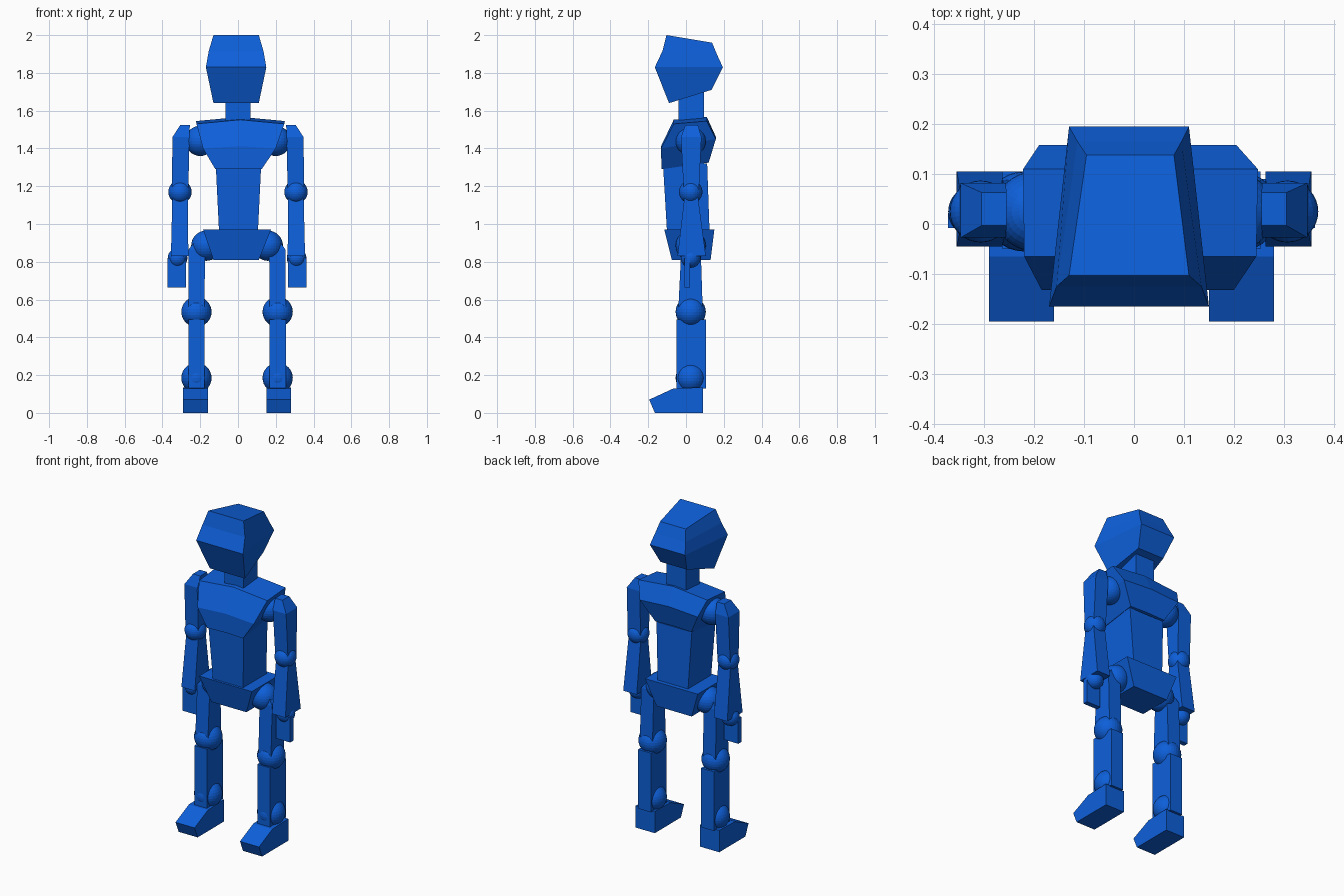
import bpy
import bmesh

default_cube = bpy.data.objects.get("Cube")
if default_cube:
    bpy.data.objects.remove(default_cube, do_unlink=True)

blue = bpy.data.materials.new("robot_blue")
blue.use_nodes = True
colour = (0.004, 0.115, 0.70, 1)
blue.diffuse_color = colour
blue.node_tree.nodes["Principled BSDF"].inputs["Base Color"].default_value = colour

SIDES = {"right": -1, "left": 1}
LIMB_Y = 0.025


def finish(name, bm):
    """Turn a bmesh into a named blue object with outward normals."""
    bmesh.ops.recalc_face_normals(bm, faces=bm.faces)
    mesh = bpy.data.meshes.new(name)
    bm.to_mesh(mesh)
    bm.free()
    mesh.materials.append(blue)
    part = bpy.data.objects.new(name, mesh)
    bpy.context.collection.objects.link(part)
    return part


def ring(front, back, crown=0):
    """Section from front and back edges (x0, x1, y, z), raised by crown mid-edge."""
    def edge(x0, x1, y, z):
        middle = ((x0 + x1) / 2, y, z + crown)
        return [(x0, y, z), middle, (x1, y, z)] if crown else [(x0, y, z), (x1, y, z)]
    return edge(*front) + edge(*back)[::-1]


def level(x0, x1, y0, y1, z):
    return ring((x0, x1, y0, z), (x0, x1, y1, z))


def loft(name, rings):
    """Skin a stack of sections and close both ends with quads."""
    bm = bmesh.new()
    loops = [[bm.verts.new(point) for point in section] for section in rings]
    count = len(loops[0])
    for lower, upper in zip(loops, loops[1:]):
        for i in range(count):
            j = (i + 1) % count
            bm.faces.new((lower[i], lower[j], upper[j], upper[i]))
    for cap in (loops[0], loops[-1]):
        for i in range(count // 2 - 1):
            bm.faces.new((cap[i], cap[i + 1], cap[-i - 2], cap[-i - 1]))
    return finish(name, bm)


def ball(name, x, z, radius):
    bm = bmesh.new()
    bmesh.ops.create_uvsphere(bm, u_segments=32, v_segments=16, radius=radius)
    bmesh.ops.translate(bm, verts=bm.verts, vec=(x, LIMB_Y, z))
    return finish(name, bm)


def limb(name, side, shift, sections):
    """Box limb from (inner, outer, y0, y1, z) sections, mirrored by side."""
    loft(name, [level(side * a + shift, side * b + shift, y0, y1, z)
                for a, b, y0, y1, z in sections])


# Head, narrower at the back and at both ends
loft("head", [
    ring((-0.13, 0.11, -0.09, 1.64), (-0.10, 0.08, 0.135, 1.71)),
    ring((-0.17, 0.15, -0.165, 1.83), (-0.13, 0.11, 0.195, 1.83)),
    ring((-0.155, 0.135, -0.125, 1.915), (-0.113, 0.095, 0.165, 1.895)),
    ring((-0.13, 0.11, -0.103, 2.0), (-0.095, 0.08, 0.138, 1.96)),
])
loft("neck", [level(-0.065, 0.065, -0.04, 0.095, z) for z in (1.5, 1.74)])

# Torso
loft("chest", [
    ring((-0.12, 0.125, -0.13, 1.29), (-0.12, 0.125, 0.12, 1.325), 0.004),
    ring((-0.185, 0.20, -0.132, 1.40), (-0.19, 0.205, 0.158, 1.45), 0.012),
    ring((-0.22, 0.245, -0.065, 1.53), (-0.222, 0.248, 0.11, 1.545), 0.022),
])
loft("waist", [level(-0.10, 0.105, -0.10, 0.125, 0.95),
               level(-0.118, 0.123, -0.122, 0.112, 1.32)])
loft("pelvis", [level(-0.13, 0.11, -0.075, 0.13, 0.81),
                level(-0.185, 0.175, -0.115, 0.15, 0.97)])

for label, side in SIDES.items():
    # Arm, joint by joint
    ball(label + "_shoulder_joint", side * 0.20, 1.44, 0.08)
    limb(label + "_upper_arm", side, 0, [
        (0.263, 0.35, -0.012, 0.068, 1.17),
        (0.257, 0.347, -0.027, 0.082, 1.46),
        (0.255, 0.305, -0.003, 0.063, 1.525)])
    ball(label + "_elbow_joint", side * 0.307, 1.17, 0.062)
    limb(label + "_forearm", side, 0, [
        (0.263, 0.355, -0.045, 0.105, 0.83),
        (0.265, 0.347, -0.005, 0.06, 1.17)])
    ball(label + "_wrist_joint", side * 0.315 - 0.005, 0.82, 0.052)
    limb(label + "_hand", side, -0.005, [
        (0.27, 0.367, -0.008, 0.022, z) for z in (0.665, 0.82)])

    # Leg, joint by joint
    ball(label + "_hip_joint", side * 0.163 - 0.005, 0.885, 0.08)
    limb(label + "_thigh", side, -0.005, [
        (0.172, 0.258, -0.04, 0.088, 0.56),
        (0.17, 0.256, -0.025, 0.078, 0.865),
        (0.17, 0.205, -0.005, 0.06, 0.935)])
    ball(label + "_knee_joint", side * 0.215 - 0.005, 0.535, 0.08)
    limb(label + "_shin", side, -0.005, [
        (0.172, 0.258, -0.05, 0.105, z) for z in (0.13, 0.495)])
    ball(label + "_ankle_joint", side * 0.215 - 0.005, 0.185, 0.08)

    # Foot with a sloped instep and blunt toe
    inner, outer = side * 0.155 - 0.005, side * 0.285 - 0.005
    loft(label + "_foot", [
        ring((inner, outer, -0.165, 0), (inner, outer, 0.09, 0)),
        ring((inner, outer, -0.195, 0.07), (inner, outer, 0.09, 0.07)),
        ring((inner, outer, -0.065, 0.13), (inner, outer, 0.09, 0.135))])
